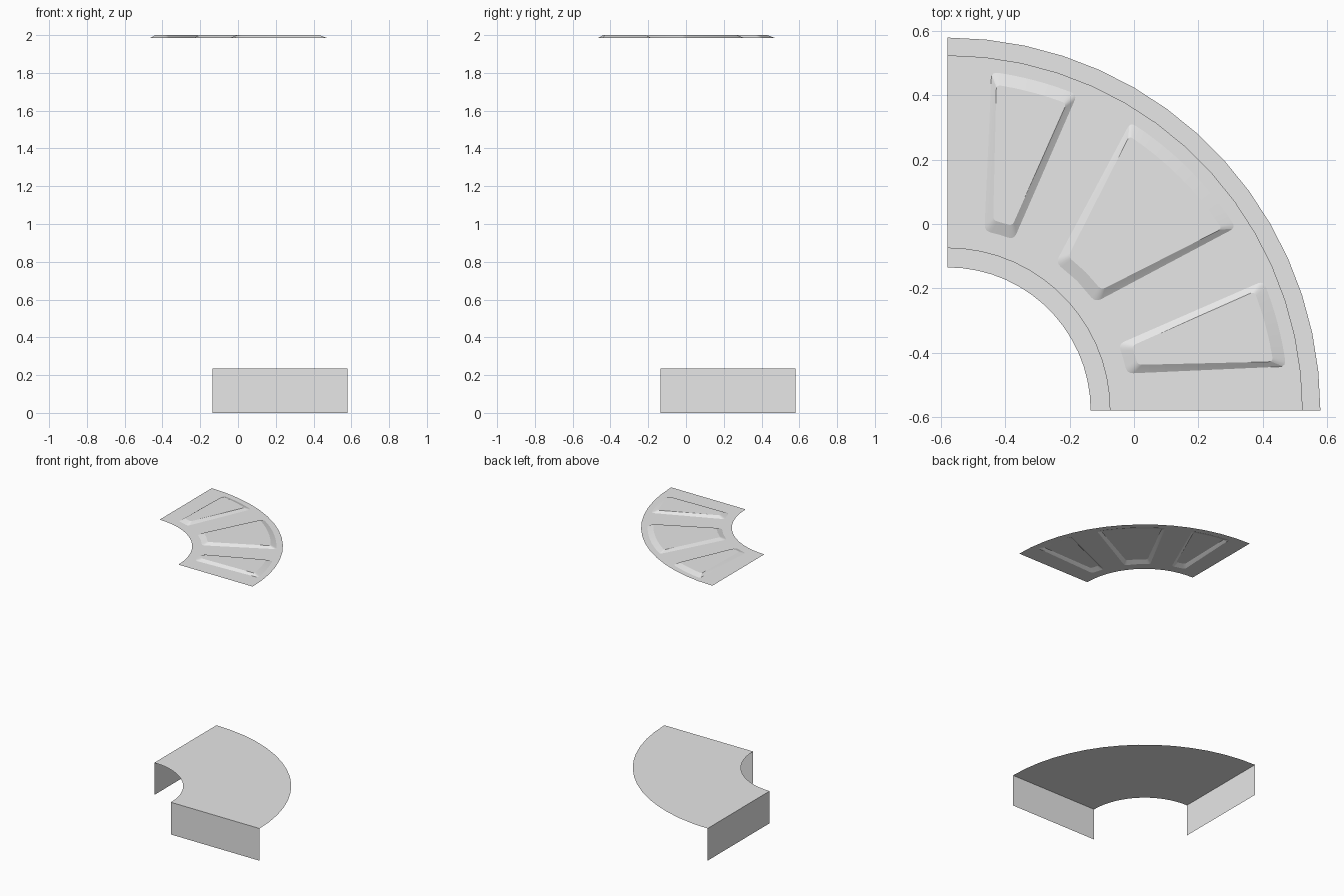
import bpy, bmesh, math
from mathutils import Vector

if "Cube" in bpy.data.objects:
    bpy.data.objects.remove(bpy.data.objects["Cube"])

C = -0.58                       # bend centre in x and y
SEGS = 15
BOX_IN, BOX_OUT, BOX_H = 0.445, 1.16, 0.235
LID_IN, LID_OUT, LID_Z, LID_TOP = 0.505, 1.105, 1.985, 2.0

grey = bpy.data.materials.new("light grey metal")
grey.diffuse_color = (0.8, 0.8, 0.8, 1)
grey.use_nodes = True
grey.node_tree.nodes["Principled BSDF"].inputs["Base Color"].default_value = grey.diffuse_color


def polar(r, deg, z=0.0):
    a = math.radians(deg)
    return Vector((C + r * math.sin(a), C + r * math.cos(a), z))


def arc(r, a0, a1, n, z):
    return [polar(r, a0 + (a1 - a0) * i / n, z) for i in range(n + 1)]


def finish(name, bm):
    me = bpy.data.meshes.new(name)
    bm.to_mesh(me)
    bm.free()
    me.materials.append(grey)
    ob = bpy.data.objects.new(name, me)
    bpy.context.collection.objects.link(ob)
    return ob


def add_loop(bm, pts):
    vs = [bm.verts.new(p) for p in pts]
    es = [bm.edges.new((vs[i - 1], vs[i])) for i in range(len(vs))]
    return vs, es


def boss_outline(outer, inner, z, side=0.0, end=0.0, cut=0.02):
    """Wedge outline with curved ends and rounded corners."""
    r1, r0 = 1.062 - end, 0.57 + end
    d1, d0 = math.degrees(side / r1), math.degrees(side / r0)
    top = arc(r1, outer[0] + d1, outer[1] - d1, 8, z)
    low = arc(r0, inner[1] - d0, inner[0] + d0, 2, z)
    pts = top + low
    corners = {0, len(top) - 1, len(top), len(pts) - 1}
    out = []
    for i, p in enumerate(pts):
        if i not in corners:
            out.append(p)
            continue
        a = p + (pts[i - 1] - p).normalized() * cut
        b = p + (pts[(i + 1) % len(pts)] - p).normalized() * cut
        for k in range(5):
            t = k / 4
            out.append(a * (1 - t) ** 2 + p * 2 * t * (1 - t) + b * t * t)
    return out


# Tray: curved top sheet with two straight end walls, open at the arcs
bm = bmesh.new()
out_v = [bm.verts.new(p) for p in arc(BOX_OUT, 0, 90, SEGS, BOX_H)]
in_v = [bm.verts.new(p) for p in arc(BOX_IN, 0, 90, SEGS, BOX_H)]
for i in range(SEGS):
    bm.faces.new((in_v[i], in_v[i + 1], out_v[i + 1], out_v[i]))
for i, ang in ((0, 0), (SEGS, 90)):
    lo_out = bm.verts.new(polar(BOX_OUT, ang))
    lo_in = bm.verts.new(polar(BOX_IN, ang))
    wall = [in_v[i], out_v[i], lo_out, lo_in]
    bm.faces.new(wall if ang == 0 else wall[::-1])
bmesh.ops.recalc_face_normals(bm, faces=bm.faces[:])
bm.faces.ensure_lookup_table()
if bm.faces[0].normal.z < 0:
    bmesh.ops.reverse_faces(bm, faces=bm.faces[:])
finish("curved_tray", bm)

# Lid: thin sheet with three raised wedge panels
bm = bmesh.new()
rim = arc(LID_OUT, 0, 90, SEGS, LID_Z) + arc(LID_IN, 90, 0, SEGS, LID_Z)
edges = add_loop(bm, rim)[1]
small_out, small_in = (7.4, 22.3), (11.6, 21.2)
panels = [
    (small_out, small_in),
    ((32.4, 57.6), (36.2, 53.8)),
    (tuple(90 - a for a in small_out[::-1]), tuple(90 - a for a in small_in[::-1])),
]
bases = []
for outer, inner in panels:
    vs, es = add_loop(bm, boss_outline(outer, inner, LID_Z))
    edges += es
    bases.append(vs)
bmesh.ops.triangle_fill(bm, use_beauty=True, edges=edges, normal=(0, 0, 1))
for (outer, inner), base in zip(panels, bases):
    pts = boss_outline(outer, inner, LID_TOP, side=0.02, end=0.038, cut=0.014)
    top = [bm.verts.new(p) for p in pts]
    for i in range(len(top)):
        bm.faces.new((base[i - 1], base[i], top[i], top[i - 1]))
    bm.faces.new(top)
for f in bm.faces:
    f.normal_update()
bmesh.ops.reverse_faces(bm, faces=[f for f in bm.faces if f.normal.z < 0])
lid = finish("embossed_lid", bm)

# Soft corners on the raised panels
bpy.context.view_layer.objects.active = lid
lid.select_set(True)
bpy.ops.object.shade_smooth_by_angle(angle=math.radians(15))
